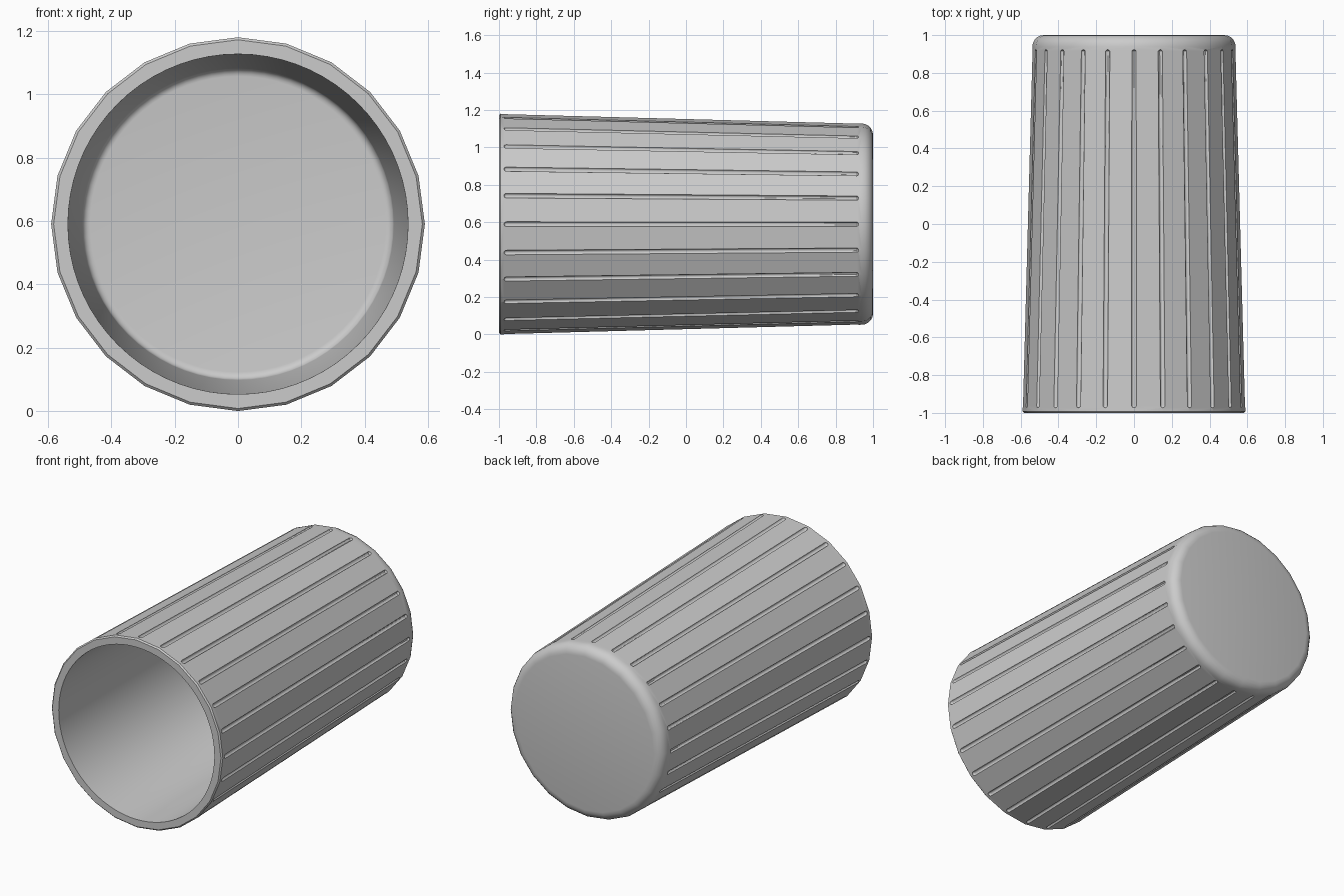
import bpy, bmesh, math
from mathutils import Matrix, Vector

if "Cube" in bpy.data.objects:
    bpy.data.objects.remove(bpy.data.objects["Cube"], do_unlink=True)

SIDES = 24
R_OPEN, R_BASE = 0.59, 0.538
CENTRE = Vector((0, 0, R_OPEN))

grey = bpy.data.materials.new("plain grey")
grey.use_nodes = True
colour = (0.6, 0.6, 0.6, 1)
grey.diffuse_color = colour
grey.node_tree.nodes["Principled BSDF"].inputs["Base Color"].default_value = colour


def outer_radius(y):
    return R_OPEN + (R_BASE - R_OPEN) * (y + 1) / 1.92


def add_object(name, bm):
    bmesh.ops.recalc_face_normals(bm, faces=bm.faces)
    mesh = bpy.data.meshes.new(name)
    bm.to_mesh(mesh)
    bm.free()
    mesh.materials.append(grey)
    obj = bpy.data.objects.new(name, mesh)
    bpy.context.collection.objects.link(obj)
    return obj


def lathe(bm, profile, sides):
    """Revolve (radius, y) points about the long axis; cap both ends."""
    rings = []
    for r, y in profile:
        rings.append([bm.verts.new(CENTRE + Vector((r * math.cos(a), y, r * math.sin(a))))
                      for a in (math.tau * i / sides for i in range(sides))])
    for a, b in zip(rings, rings[1:]):
        for i in range(sides):
            j = (i + 1) % sides
            bm.faces.new((a[i], a[j], b[j], b[i]))
    bm.faces.new(rings[0])
    bm.faces.new(rings[-1])


def fillet(r, y, size, steps=5):
    """Rounded corner ending on a flat disc at y."""
    return [(r - size + size * math.cos(t), y - size + size * math.sin(t))
            for t in (math.pi / 2 * i / steps for i in range(steps + 1))]


# Tapered tumbler with a slightly eased lip and a rounded base
bm = bmesh.new()
lathe(bm, [(R_OPEN - 0.008, -1), (R_OPEN, -0.992)] + fillet(R_BASE, 1, 0.06), SIDES)
tumbler = add_object("tumbler", bm)

# Hollow inside, with a rounded corner at its floor
bm = bmesh.new()
lathe(bm, [(0.538, -1.02), (0.537, -1)] + fillet(0.492, 0.95, 0.025), 72)
hollow_cutter = add_object("hollow_cutter", bm)

# Round-ended grooves running along the wall
bm = bmesh.new()
y0, y1, groove_r = -0.96, 0.91, 0.013
for k in range(SIDES):
    turn = Matrix.Translation(CENTRE) @ Matrix.Rotation(math.tau * k / SIDES, 4, 'Y')
    start = Vector((0, y0, outer_radius(y0)))
    end = Vector((0, y1, outer_radius(y1)))
    along = (end - start).to_track_quat('Z', 'Y').to_matrix().to_4x4()
    ball = bmesh.ops.create_uvsphere(bm, u_segments=12, v_segments=8, radius=groove_r)["verts"]
    half = (end - start).length / 2
    for v in ball:
        # Split the ball at its equator and stretch it into a capsule
        v.co.z += half if v.co.z > 0.001 else -half
    bmesh.ops.transform(bm, matrix=turn @ Matrix.Translation((start + end) / 2) @ along, verts=ball)
groove_cutter = add_object("groove_cutter", bm)

# Carve the tumbler
bpy.context.view_layer.objects.active = tumbler
tumbler.select_set(True)
for cutter in (hollow_cutter, groove_cutter):
    mod = tumbler.modifiers.new(cutter.name, 'BOOLEAN')
    mod.operation = 'DIFFERENCE'
    mod.solver = 'EXACT'
    mod.object = cutter
    bpy.ops.object.modifier_apply(modifier=mod.name)
    bpy.data.objects.remove(cutter, do_unlink=True)

bpy.ops.object.shade_smooth_by_angle(angle=math.radians(30))
